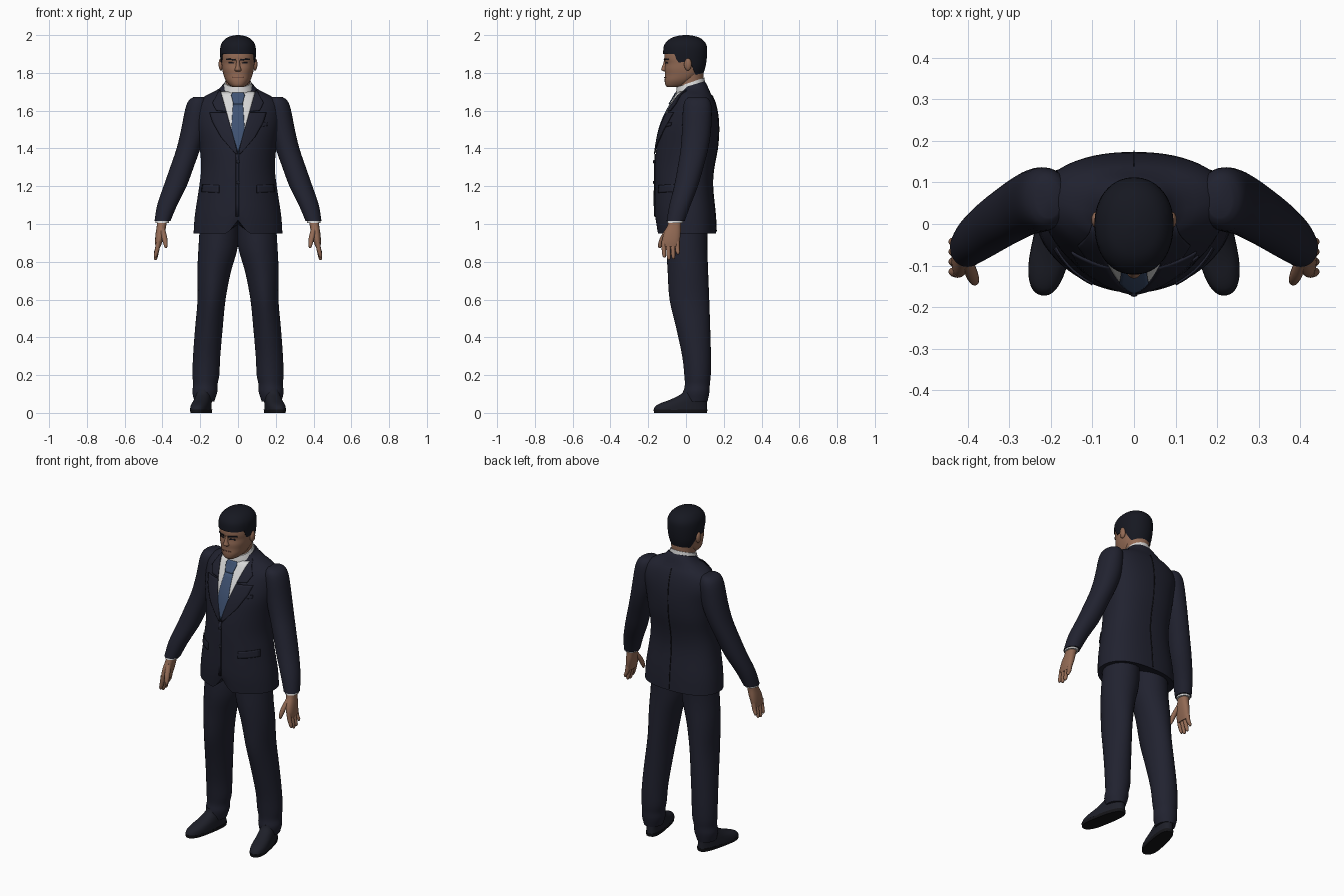
import bpy, bmesh, math
from mathutils import Vector, Matrix
from mathutils.bvhtree import BVHTree

if "Cube" in bpy.data.objects:
    bpy.data.objects.remove(bpy.data.objects["Cube"])


def material(name, r, g, b):
    m = bpy.data.materials.new(name)
    m.use_nodes = True
    m.diffuse_color = (r, g, b, 1)
    shader = m.node_tree.nodes["Principled BSDF"]
    shader.inputs["Base Color"].default_value = (r, g, b, 1)
    shader.inputs["Roughness"].default_value = 0.8
    return m


SUIT = material("navy_cloth", .015, .016, .029)
SHIRT = material("white_cotton", .68, .68, .68)
TIE = material("blue_silk", .05, .085, .17)
SKIN = material("skin", .29, .145, .09)
LIP = material("lip_brown", .17, .075, .05)
HAIR = material("black_hair", .008, .009, .015)
LEATHER = material("dark_leather", .013, .014, .022)
SOLE = material("sole_black", .007, .007, .009)


def finish(name, bm, mat, closed=True):
    if closed:
        bmesh.ops.recalc_face_normals(bm, faces=bm.faces)
    for f in bm.faces:
        f.smooth = True
    for e in bm.edges:
        e.smooth = e.calc_face_angle(0) < 0.8
    mesh = bpy.data.meshes.new(name)
    bm.to_mesh(mesh)
    bm.free()
    mesh.materials.append(mat)
    obj = bpy.data.objects.new(name, mesh)
    bpy.context.collection.objects.link(obj)
    return obj


def spline(rings, k):
    """Catmull-Rom interpolation between cross-sections."""
    out = []
    for i in range(len(rings) - 1):
        a, b, c, d = (rings[min(max(j, 0), len(rings) - 1)] for j in range(i - 1, i + 3))
        for s in range(k):
            t = s / k
            out.append([q + .5 * t * (r - p + t * (2*p - 5*q + 4*r - w + t * (3*(q - r) + w - p)))
                        for p, q, r, w in zip(a, b, c, d)])
    return out + [list(rings[-1])]


def point(angle, rx, front, back, pf, pb):
    c, s = math.cos(angle), math.sin(angle)
    p, depth = (pf, front) if s < 0 else (pb, back)
    return (math.copysign(abs(c) ** (2 / p), c) * rx,
            math.copysign(abs(s) ** (2 / p), s) * depth)


def skin_rows(bm, rows, lift=0):
    """Bridge rows of points and close both ends with fans."""
    rows = [[bm.verts.new(p) for p in row] for row in rows]
    n = len(rows[0])
    for a, b in zip(rows, rows[1:]):
        for i in range(n):
            bm.faces.new((a[i], a[(i + 1) % n], b[(i + 1) % n], b[i]))
    for row in (rows[0], rows[-1]):
        mid = sum((v.co for v in row), Vector()) / n
        mid.z += lift if row is rows[0] else 0
        hub = bm.verts.new(mid)
        for i in range(n):
            bm.faces.new((row[i], row[(i + 1) % n], hub))


def loft(name, rings, mat, side=1, n=32, k=3, pf=2, pb=2, warp=None, lift=0):
    """Rings are (z, cx, cy, half width, front depth, back depth)."""
    rows = []
    for z, cx, cy, rx, front, back in spline(rings, k):
        row = []
        for i in range(n):
            x, y = point(2 * math.pi * i / n, rx, front, back, pf, pb)
            row.append(Vector((side * cx + x, cy + y, z)))
        rows.append(row)
    bm = bmesh.new()
    skin_rows(bm, rows, lift)
    if warp:
        for v in bm.verts:
            warp(v.co)
    return finish(name, bm, mat)


def oval(z, cx, cy, rx, ry):
    return (z, cx, cy, rx, ry, ry)


def body(z, rx, front, back, cy=.03):
    return (z, 0, cy, rx, cy - front, back - cy)


def tree(obj):
    return BVHTree.FromPolygons([v.co for v in obj.data.vertices],
                                [p.vertices for p in obj.data.polygons])


def plate(name, target, left, right, mat, offset=.003, side=1, d=1, cols=8, k=5):
    """Thin sheet laid on a surface between two (x, z) edges; d=-1 lays it on the back."""
    if side * d < 0:
        left, right = right, left
    bm, rows, last = bmesh.new(), [], 0

    def resample(edge):
        return [Vector(a).lerp(Vector(b), s / k) for a, b in zip(edge, edge[1:])
                for s in range(k)] + [Vector(edge[-1])]
    for a, b in zip(resample(left), resample(right)):
        row = []
        for c in range(cols + 1):
            p = a.lerp(b, c / cols)
            hit = target.ray_cast(Vector((side * p.x, -d, p.y)), Vector((0, d, 0)))[0]
            last = hit.y if hit else last
            row.append(bm.verts.new((side * p.x, last - d * offset, p.y)))
        rows.append(row)
    for a, b in zip(rows, rows[1:]):
        for c in range(cols):
            bm.faces.new((a[c], a[c + 1], b[c + 1], b[c]))
    obj = finish(name, bm, mat, closed=False)
    mod = obj.modifiers.new("thickness", "SOLIDIFY")
    mod.thickness, mod.offset = .005, 0


def ball(name, centre, size, mat):
    bm = bmesh.new()
    bmesh.ops.create_uvsphere(bm, u_segments=16, v_segments=10, radius=1,
                              matrix=Matrix.Translation(centre) @ Matrix.Diagonal((*size, 1)))
    return finish(name, bm, mat)


# Jacket body: cutaway at the front hem, collar rising towards the back
def shape_jacket(co):
    if co.y < 0 and co.z < 1.05:
        co.z += max(0, .07 * (1 - abs(co.x) / .055)) * (1.05 - co.z) / .1
    if co.z > 1.69:
        co.z += .3 * (co.y - .03) * min(1, (co.z - 1.69) / .03)


jacket = loft("jacket_body", [
    body(.95, .235, -.155, .16, .01), body(1.05, .228, -.165, .155, .01),
    body(1.2, .205, -.165, .14, .01), body(1.3, .195, -.164, .147, .02),
    body(1.4, .202, -.157, .166), body(1.5, .215, -.138, .173),
    body(1.58, .225, -.108, .168, .05), body(1.64, .215, -.075, .155, .05),
    body(1.68, .17, -.052, .138, .05), body(1.71, .105, -.04, .115),
    body(1.735, .08, -.035, .098)],
    SUIT, n=64, pf=1.9, pb=2.4, warp=shape_jacket, lift=.05)
chest = tree(jacket)


# Shirt front, tie, lapels and jacket details
def opening(z):
    return max(.001, .28 * (z - 1.375))


zs = [1.38, 1.46, 1.54, 1.62, 1.7]
plate("shirt_front", chest, [(-opening(z), z) for z in zs], [(opening(z), z) for z in zs],
      SHIRT, cols=16)
blade = [(min(.042, opening(z)), z) for z in (1.38, 1.5)] + [(.026, 1.64)]
plate("tie_blade", chest, [(-x, z) for x, z in blade], blade, TIE, .006)
knot = [(.024, 1.635), (.036, 1.68), (.03, 1.695)]
plate("tie_knot", chest, [(-x, z) for x, z in knot], knot, TIE, .012)
for side, tag in ((1, "left"), (-1, "right")):
    plate(tag + "_lapel", chest, [(opening(z), z) for z in (1.37, 1.46, 1.54, 1.59)],
          [(.012, 1.37), (.09, 1.46), (.135, 1.54), (.15, 1.59)], SUIT, .007, side)
    plate(tag + "_collar_flap", chest, [(opening(z), z) for z in (1.595, 1.65, 1.71)],
          [(.115, 1.6), (.135, 1.64), (.1, 1.705)], SUIT, .007, side)
    plate(tag + "_pocket_flap", chest, [(.1, 1.165), (.1, 1.205)],
          [(.192, 1.17), (.188, 1.21)], SUIT, .004, side)
plate("breast_pocket", chest, [(.09, 1.51), (.09, 1.528)], [(.155, 1.52), (.155, 1.538)], SUIT)
plate("front_edge", chest, [(-.012, 1.04), (-.012, 1.37)], [(.004, 1.04), (.004, 1.37)], SUIT)
plate("back_seam", chest, [(-.0015, .96), (-.0015, 1.68)], [(.0015, .96), (.0015, 1.68)],
      SOLE, .001, d=-1, cols=1, k=20)
for z in (1.22, 1.33):
    ball("jacket_button", (0, -.17, z), (.009, .005, .009), LEATHER)


# Neck and shirt collar
def tilt(co):
    co.z += .35 * (co.y - .025)


loft("neck", [oval(1.66, 0, .03, .068, .068), oval(1.73, 0, .025, .064, .067),
              oval(1.83, 0, .025, .07, .07)], SKIN)
loft("shirt_collar", [oval(1.69, 0, .024, .088, .08), oval(1.72, 0, .024, .08, .077),
                      oval(1.75, 0, .024, .071, .073)], SHIRT, warp=tilt)

# Head and face
head = loft("head", [
    body(1.724, .028, -.098, -.02, -.06), body(1.735, .045, -.109, .01, -.04),
    body(1.76, .065, -.113, .045, -.02), body(1.79, .077, -.111, .075, 0),
    body(1.82, .084, -.113, .09, 0), body(1.85, .087, -.109, .1, 0),
    body(1.875, .089, -.115, .102, 0), body(1.91, .088, -.112, .102, 0),
    body(1.95, .08, -.1, .095, 0), body(1.98, .05, -.06, .06, 0)],
    SKIN, n=48, pf=2.3, pb=2.1)
face = tree(head)
loft("nose", [oval(1.808, 0, -.11, .012, .008), oval(1.816, 0, -.112, .018, .019),
              oval(1.832, 0, -.111, .012, .016), oval(1.858, 0, -.106, .009, .012),
              oval(1.88, 0, -.108, .008, .008)], SKIN, n=16)
plate("mouth", face, [(-.03, 1.773), (-.026, 1.779)], [(.03, 1.773), (.026, 1.779)], LIP, .001)
for side, tag in ((1, "left"), (-1, "right")):
    plate(tag + "_eye", face, [(.02, 1.849), (.022, 1.856)], [(.05, 1.85), (.048, 1.857)],
          LEATHER, .0005, side)
    plate(tag + "_eyebrow", face, [(.014, 1.866), (.015, 1.873)], [(.062, 1.87), (.06, 1.876)],
          HAIR, .002, side)
    ball(tag + "_ear", (side * .09, .01, 1.845), (.013, .02, .033), SKIN)

# Hair: cap with a hairline that drops behind the ears
profile = spline([body(1.77, .066, -.11, .083, 0), body(1.82, .085, -.118, .1, 0),
                  body(1.86, .092, -.12, .108, 0), body(1.91, .095, -.121, .112, 0),
                  body(1.95, .09, -.114, .108, 0), body(1.98, .068, -.086, .082, 0),
                  body(1.995, .036, -.047, .046, 0), body(2, .008, -.01, .01, 0)], 6)
hairline = [(-1, 1.905), (-.06, 1.9), (-.045, 1.855), (.02, 1.86), (.06, 1.79), (1, 1.785)]


def lerp_table(table, t):
    for a, b in zip(table, table[1:]):
        if t <= b[0]:
            f = max(0, (t - a[0]) / (b[0] - a[0]))
            return [p + f * (q - p) for p, q in zip(a, b)]
    return table[-1]


rows = []
for r in range(20):
    row = []
    for i in range(64):
        angle = 2 * math.pi * i / 64
        base = lerp_table(hairline, point(angle, .095, .12, .11, 2.2, 2.1)[1])[1]
        z = base + (2 - base) * math.sin(math.pi / 2 * max(0, r - 1) / 18)
        ring = lerp_table(profile, z)
        x, y = point(angle, *ring[3:], 2.2, 2.1)
        shrink = .85 if r == 0 else 1
        row.append(Vector((x * shrink, y * shrink, z)))
    rows.append(row)
bm = bmesh.new()
skin_rows(bm, rows, .05)
finish("hair", bm, HAIR)

# Limbs, built once per side
for side, tag in ((1, "left"), (-1, "right")):
    loft(tag + "_sleeve", [
        oval(1.672, .205, .06, .03, .045), oval(1.655, .21, .06, .05, .065),
        oval(1.61, .217, .06, .062, .076), oval(1.5, .234, .056, .067, .077),
        oval(1.4, .262, .045, .063, .073), oval(1.3, .297, .024, .062, .068),
        oval(1.2, .333, 0, .061, .063), oval(1.1, .375, -.032, .053, .056),
        oval(1.015, .4, -.055, .042, .048)], SUIT, side, pf=2.1, pb=2.1)
    loft(tag + "_shirt_cuff", [oval(1.05, .397, -.05, .034, .04),
                               oval(1.005, .402, -.058, .036, .042)], SHIRT, side)
    loft(tag + "_palm", [
        oval(1.03, .4, -.056, .026, .034), oval(.99, .405, -.063, .025, .036),
        oval(.95, .412, -.073, .024, .045), oval(.91, .419, -.08, .02, .047),
        oval(.88, .423, -.082, .014, .042)], SKIN, side, pf=2.4, pb=2.4)
    for i, tip in enumerate((.822, .81, .815, .838)):
        y = -.117 + .024 * i
        loft(tag + "_finger", [oval(.91, .421, y, .013, .012), oval(.87, .427, y, .012, .012),
                               oval(tip + .012, .436, y + .002, .01, .01),
                               oval(tip, .437, y + .003, .004, .004)], SKIN, side, n=12)
    loft(tag + "_thumb", [oval(.98, .402, -.088, .014, .016), oval(.93, .39, -.12, .015, .016),
                          oval(.89, .383, -.136, .011, .012),
                          oval(.872, .382, -.139, .004, .005)], SKIN, side, n=12)
    loft(tag + "_trouser_leg", [
        oval(1.02, .1, .01, .1, .105), oval(.88, .105, .005, .104, .108),
        oval(.75, .126, .01, .089, .107), oval(.6, .14, .018, .074, .105),
        oval(.45, .154, .038, .073, .09), oval(.3, .166, .056, .072, .076),
        oval(.2, .17, .061, .071, .07), oval(.15, .173, .06, .064, .066),
        oval(.11, .176, .056, .066, .068), oval(.06, .178, .054, .052, .06)],
        SUIT, side, pf=1.85, pb=2)

    # Shoes turn slightly outwards
    def toe_out(co):
        turn = Matrix.Rotation(side * .2, 3, "Z")
        co.xy = (turn @ Vector(co)).xy + Vector((side * .188, 0))

    loft(tag + "_sole", [body(0, .045, -.172, .112, -.07), body(.018, .047, -.175, .115, -.07)],
         SOLE, n=40, pf=2.3, pb=3, warp=toe_out)
    loft(tag + "_shoe", [
        body(.014, .047, -.174, .114, -.07), body(.035, .046, -.165, .113, -.06),
        body(.052, .044, -.135, .112, -.03), body(.07, .042, -.085, .111, .01),
        body(.1, .038, -.025, .108, .04), body(.125, .036, -.01, .1, .045)],
        LEATHER, n=40, pf=2.3, pb=2.5, warp=toe_out)
